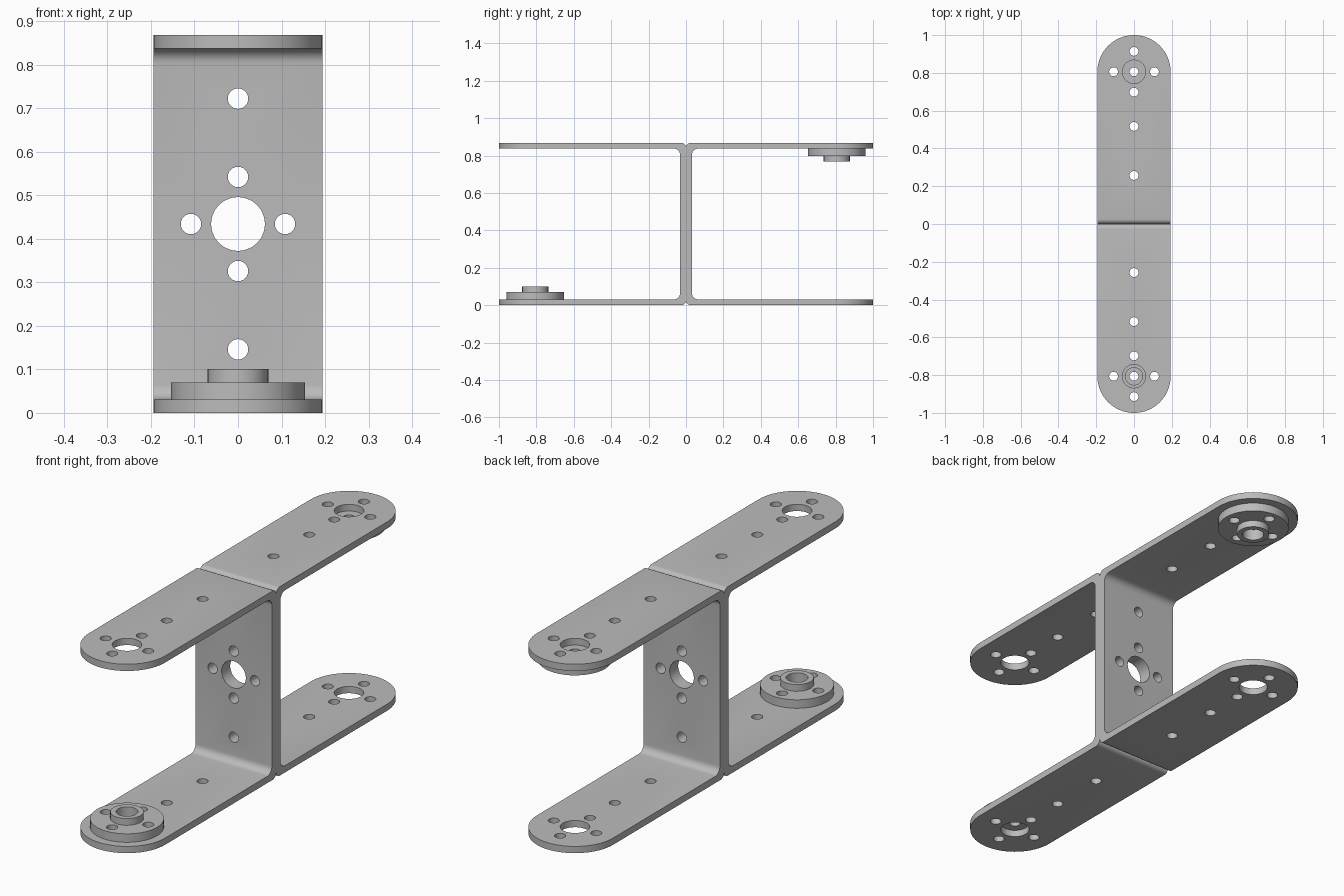
import bpy, bmesh, math
from mathutils import Vector, Matrix

HEIGHT, THICK, HALF_W = 0.868, 0.031, 0.194
MID, PIVOT = HEIGHT / 2, -(1 - HALF_W)
BOLT_R, BORE_R, BOLT_CIRCLE = 0.0235, 0.062, 0.108

cube = bpy.data.objects.get("Cube")
if cube:
    bpy.data.objects.remove(cube, do_unlink=True)

metal = bpy.data.materials.new("grey_metal")
metal.use_nodes = True
GREY = (0.5, 0.5, 0.5, 1)
metal.diffuse_color = GREY
metal.node_tree.nodes["Principled BSDF"].inputs["Base Color"].default_value = GREY


def make_object(name, bm):
    bmesh.ops.recalc_face_normals(bm, faces=bm.faces)
    mesh = bpy.data.meshes.new(name)
    bm.to_mesh(mesh)
    bm.free()
    mesh.materials.append(metal)
    obj = bpy.data.objects.new(name, mesh)
    bpy.context.collection.objects.link(obj)
    return obj


def prism(name, points, depth):
    """Extrude a closed outline of 3D points along a vector."""
    bm = bmesh.new()
    face = bm.faces.new([bm.verts.new(p) for p in points])
    out = bmesh.ops.extrude_face_region(bm, geom=[face])
    verts = [v for v in out["geom"] if isinstance(v, bmesh.types.BMVert)]
    bmesh.ops.translate(bm, verts=verts, vec=Vector(depth))
    return make_object(name, bm)


def arc(cy, cz, r, start, end, steps):
    return [(cy + r * math.cos(a), cz + r * math.sin(a)) for a in
            (math.radians(start + (end - start) * i / steps) for i in range(steps + 1))]


def cylinders(name, specs):
    """Each spec is centre, radius, length and whether it lies along y."""
    bm = bmesh.new()
    for centre, radius, length, along_y in specs:
        turn = Matrix.Rotation(math.pi / 2 if along_y else 0, 4, "X")
        bmesh.ops.create_cone(bm, cap_ends=True, segments=40 if radius > 0.1 else 24,
                              radius1=radius, radius2=radius, depth=length,
                              matrix=Matrix.Translation(centre) @ turn)
    return make_object(name, bm)


def boolean(obj, cutter, operation="DIFFERENCE"):
    cutter.hide_render = True
    mod = obj.modifiers.new("cut", "BOOLEAN")
    mod.operation, mod.object, mod.solver = operation, cutter, "EXACT"
    bpy.context.view_layer.objects.active = obj
    bpy.ops.object.modifier_apply(modifier=mod.name)
    bpy.data.objects.remove(cutter, do_unlink=True)


def smooth(obj):
    bpy.ops.object.select_all(action="DESELECT")
    obj.select_set(True)
    bpy.context.view_layer.objects.active = obj
    bpy.ops.object.shade_smooth_by_angle(angle=math.radians(30))


def bolt_ring():
    return [(BOLT_CIRCLE * x, BOLT_CIRCLE * y) for x, y in ((1, 0), (-1, 0), (0, 1), (0, -1))]


# U-shaped bracket: bent strip, open towards the front
RO, RI = 0.026, 0.034
lower = arc(-RO, RO, RO, -90, 0, 6)
upper = [(y, HEIGHT - z) for y, z in reversed(lower)]
inner_low = arc(-THICK - RI, THICK + RI, RI, 0, -90, 6)
inner_high = [(y, HEIGHT - z) for y, z in reversed(inner_low)]
outline = ([(-1.1, 0)] + lower + upper + [(-1.1, HEIGHT), (-1.1, HEIGHT - THICK)]
           + inner_high + inner_low + [(-1.1, THICK)])
front_bracket = prism("front_bracket", [(-HALF_W, y, z) for y, z in outline], (2 * HALF_W, 0, 0))

# Rounded flange ends
plan = arc(0, PIVOT, HALF_W, 180, 360, 32)
plan = [(x * 1.0, y, -0.1) for x, y in plan]
# Straight sides run slightly wide of the strip
plan = [(-HALF_W - 0.001, 0.2, -0.1)] + plan + [(HALF_W + 0.001, 0.2, -0.1)]
boolean(front_bracket, prism("end_cutter", plan, (0, 0, 1.2)), "INTERSECT")

# Holes through both flanges and the web
holes = [((0, PIVOT, MID), BORE_R, 1.2, False), ((0, 0, MID), BORE_R, 0.2, True)]
for a, b in bolt_ring():
    holes.append(((a, PIVOT + b, MID), BOLT_R, 1.2, False))
    holes.append(((a, 0, MID + b), BOLT_R, 0.2, True))
for y in (-0.257, -0.517):
    holes.append(((0, y, MID), BOLT_R, 1.2, False))
for side in (-1, 1):
    holes.append(((0, 0, MID + side * 0.288), BOLT_R, 0.2, True))
boolean(front_bracket, cylinders("hole_cutter", holes))

# Hub: flanged disc with a raised, counterbored boss
DISC_TOP, BOSS_TOP, FLOOR = 0.07, 0.101, 0.05


def upright(radius, low, high, x=0, y=0):
    return ((x, PIVOT + y, (low + high) / 2), radius, high - low, False)


front_hub = cylinders("front_hub", [upright(0.154, THICK, DISC_TOP)])
boolean(front_hub, cylinders("boss", [upright(0.07, FLOOR, BOSS_TOP)]), "UNION")
boolean(front_hub, cylinders("counterbore", [upright(0.046, FLOOR, 0.2)]))
boolean(front_hub, cylinders("hub_holes", [upright(BOLT_R, -0.1, 0.2)] + [
    upright(BOLT_R, -0.1, 0.2, a, b) for a, b in bolt_ring()]))

# Back half is the front half turned over about the centre line
turn_over = (Matrix.Translation((0, 0, MID)) @ Matrix.Rotation(math.pi, 4, "X")
             @ Matrix.Translation((0, 0, -MID)))
for part in (front_bracket, front_hub):
    smooth(part)
    twin = part.copy()
    twin.data = part.data.copy()
    twin.name = part.name.replace("front", "back")
    twin.data.transform(turn_over)
    bpy.context.collection.objects.link(twin)
